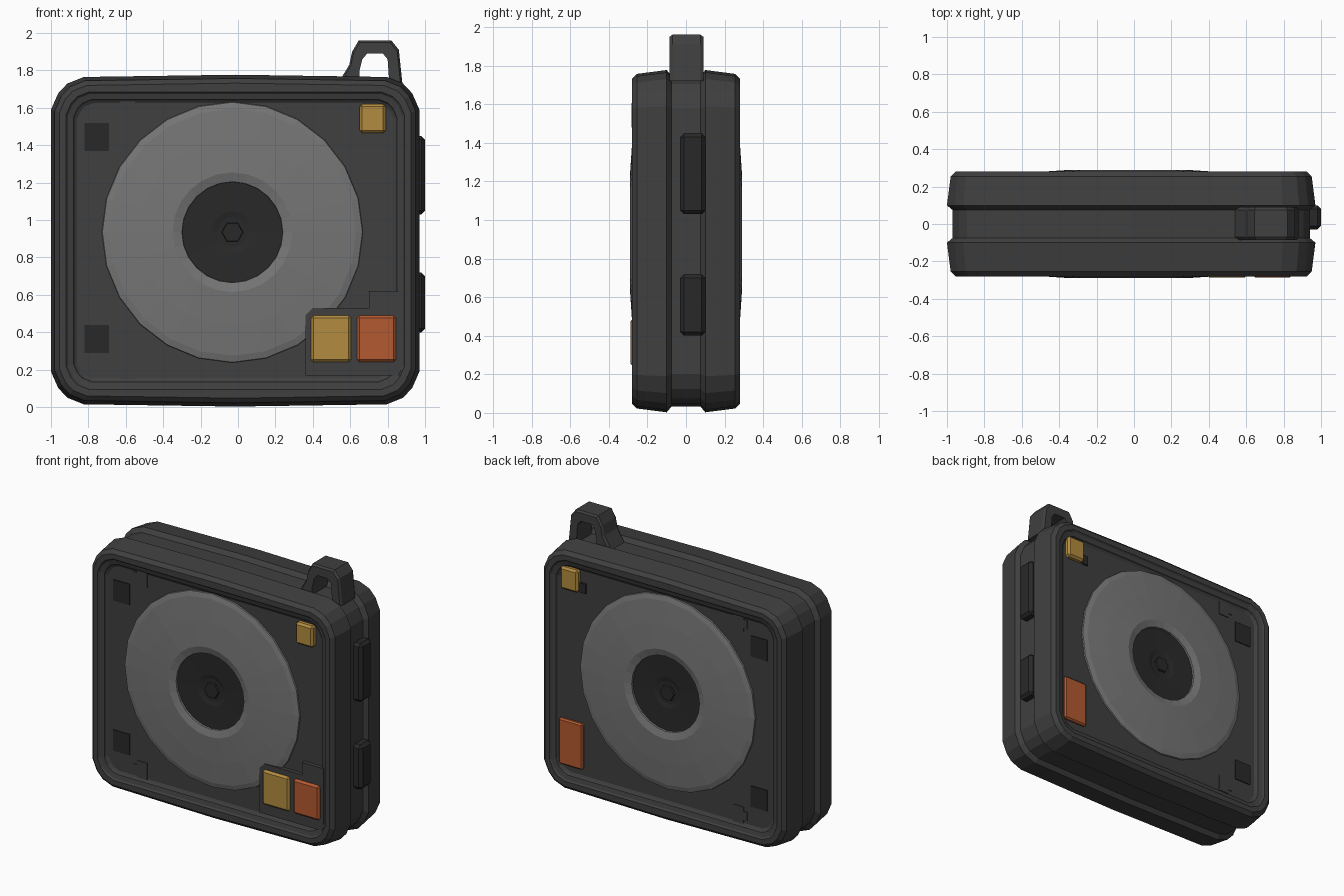
import bpy, bmesh, math

if "Cube" in bpy.data.objects:
    bpy.data.objects.remove(bpy.data.objects["Cube"])

def mat(name, c):
    m = bpy.data.materials.new(name)
    m.diffuse_color = (*c, 1)
    m.use_nodes = True
    m.node_tree.nodes["Principled BSDF"].inputs["Base Color"].default_value = m.diffuse_color
    return m

DARK = mat("dark_plastic", (0.05, 0.05, 0.05))
BLACK = mat("black_plastic", (0.022, 0.022, 0.022))
GREY = mat("disc_grey", (0.18, 0.18, 0.18))
YELLOW = mat("yellow", (0.45, 0.26, 0.05))
ORANGE = mat("orange", (0.45, 0.1, 0.03))

def make(name, verts, faces, m):
    me = bpy.data.meshes.new(name)
    me.from_pydata(verts, [], faces)
    bm = bmesh.new()
    bm.from_mesh(me)
    bmesh.ops.recalc_face_normals(bm, faces=bm.faces)
    bm.to_mesh(me)
    bm.free()
    me.materials.append(m)
    ob = bpy.data.objects.new(name, me)
    bpy.context.collection.objects.link(ob)
    return ob

def loft(name, loops, m, closed=False):
    n = len(loops[0])
    verts = [v for lp in loops for v in lp]
    faces = []
    last = len(loops) if closed else len(loops) - 1
    for a in range(last):
        b = (a + 1) % len(loops)
        for i in range(n):
            j = (i + 1) % n
            faces.append((a * n + i, a * n + j, b * n + j, b * n + i))
    if not closed:
        faces += [tuple(range(n)), tuple(range((len(loops) - 1) * n, len(loops) * n))]
    return make(name, verts, faces, m)

def box(name, x0, x1, y0, y1, z0, z1, m, bevel=0.0):
    sq = lambda y: [(x0, y, z0), (x1, y, z0), (x1, y, z1), (x0, y, z1)]
    ob = loft(name, [sq(y0), sq(y1)], m)
    if bevel:
        b = ob.modifiers.new("bevel", 'BEVEL')
        b.width, b.segments = bevel, 1
    return ob

def prism(name, pts, y0, y1, m):
    return loft(name, [[(x, y, z) for x, z in pts] for y in (y0, y1)], m)

# Rounded-square outline, slightly bowed at top and bottom
CX, CZ = -0.015, 0.89
def outline(inset, y):
    w, h, c = 0.985 - inset, 0.875 - inset, 0.175 - 0.65 * inset
    bow = 0.012 if inset < 0.08 else 0.0
    q = [(w, h - c), (w - 0.22 * c, h - 0.5 * c), (w - 0.5 * c, h - 0.2 * c), (w - c, h)]
    pts = q + [(0, h + bow)] + [(-x, z) for x, z in reversed(q)]
    pts += [(-x, -z) for x, z in q] + [(0, -h - bow)] + [(x, -z) for x, z in reversed(q)]
    return [(CX + x, y, CZ + z) for x, z in pts]

# Case: two shells with a recessed seam and a sunken panel on each face
half = [(0.14, 0.243), (0.125, 0.252), (0.12, 0.262), (0.09, 0.27), (0.08, 0.28),
        (0.045, 0.28), (0.02, 0.255), (0.0, 0.1), (0.03, 0.075)]
prof = [(i, -y) for i, y in half] + [(i, y) for i, y in reversed(half)]
loft("case", [outline(i, y) for i, y in prof], DARK)

# Speaker rings and hubs, one per face
DX, DZ = -0.03, 0.935
def ring(r, y, n):
    return [(DX + r * math.cos(2 * math.pi * k / n), y,
             DZ + r * math.sin(2 * math.pi * k / n)) for k in range(n)]

for side, s in (("front", -1), ("back", 1)):
    disc = [(0.7, 0.235), (0.695, 0.252), (0.66, 0.262), (0.5, 0.277), (0.32, 0.289),
            (0.27, 0.275), (0.265, 0.235)]
    loft(side + "_speaker_ring", [ring(r, s * y, 24) for r, y in disc], GREY, closed=True)
    hub = [(0.275, 0.235), (0.27, 0.262), (0.11, 0.255), (0.08, 0.248)]
    loft(side + "_speaker_hub", [ring(r, s * y, 24) for r, y in hub], BLACK)
    loft(side + "_hub_pin", [ring(r, s * y, 6) for r, y in ((0.06, 0.24), (0.055, 0.262))], BLACK)

    # Square plates and notched marks along the left edge
    for z0 in (1.37, 0.29):
        box(side + "_corner_plate", -0.82, -0.69, s * 0.23, s * 0.25, z0, z0 + 0.15, BLACK)
    for zc, f in ((1.59, 1), (0.21, -1)):
        pts = [(-0.66, -0.03), (-0.63, -0.03), (-0.63, -0.06), (-0.55, -0.06), (-0.55, 0.06),
               (-0.63, 0.06), (-0.63, 0.03), (-0.66, 0.03)]
        prism(side + "_notched_mark", [(x, zc + f * z) for x, z in pts],
              s * 0.23, s * 0.249, DARK)

# Front buttons with their raised tray
tray = [(0.36, 0.17), (0.87, 0.17), (0.87, 0.62), (0.7, 0.62), (0.7, 0.53), (0.4, 0.53), (0.36, 0.49)]
prism("front_button_tray", tray, -0.272, -0.23, DARK)
box("front_yellow_button", 0.39, 0.605, -0.287, -0.23, 0.24, 0.49, YELLOW, 0.014)
box("front_orange_button", 0.635, 0.845, -0.287, -0.23, 0.24, 0.49, ORANGE, 0.014)
box("front_small_button", 0.65, 0.79, -0.282, -0.23, 1.465, 1.62, YELLOW, 0.014)

# Back buttons
box("back_small_button", 0.67, 0.81, 0.23, 0.28, 1.47, 1.63, YELLOW, 0.014)
box("back_small_tab", 0.62, 0.67, 0.23, 0.255, 1.47, 1.54, BLACK)
box("back_orange_button", 0.64, 0.83, 0.23, 0.265, 0.2, 0.53, ORANGE, 0.01)

# Side buttons set in the seam
for z0, z1 in ((1.03, 1.45), (0.4, 0.72)):
    box("side_button", 0.9, 1.0, -0.03, 0.1, z0, z1, BLACK, 0.02)

# Strap loop on top
outer = [(0.54, 1.74), (0.595, 1.83), (0.61, 1.9), (0.645, 1.96), (0.82, 1.96), (0.86, 1.91), (0.88, 1.72)]
inner = [(0.65, 1.74), (0.65, 1.8), (0.665, 1.86), (0.69, 1.89), (0.775, 1.89), (0.8, 1.86), (0.81, 1.72)]
cross = []
for (ox, oz), (ix, iz) in zip(outer, inner):
    px, pz = ox + (ix - ox) * 0.15, oz + (iz - oz) * 0.15
    cross.append([(ix, -0.085, iz), (px, -0.085, pz), (ox, -0.07, oz),
                  (ox, 0.075, oz), (px, 0.09, pz), (ix, 0.09, iz)])
loft("strap_loop", cross, DARK)
